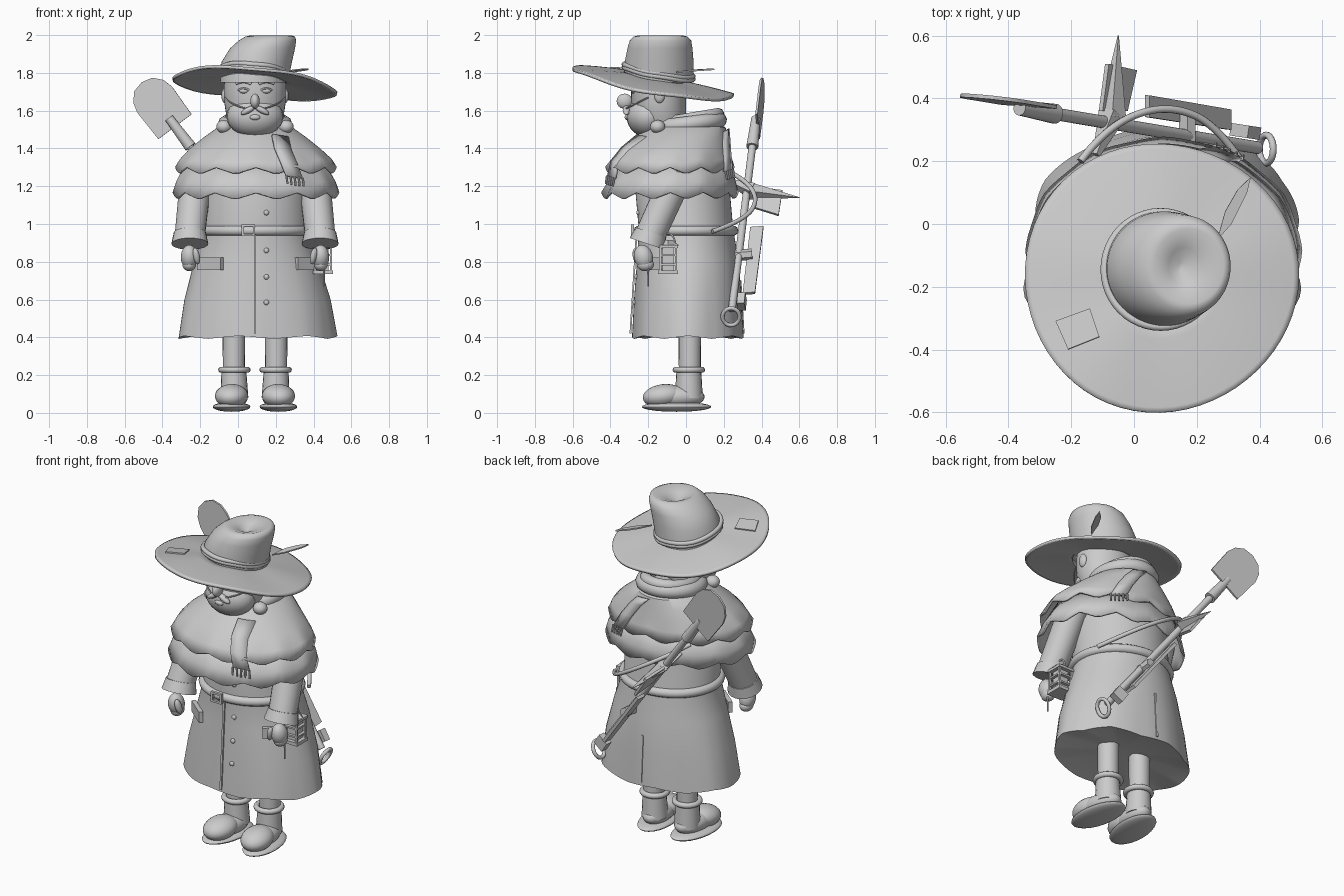
import bpy, bmesh, math
from mathutils import Vector, Matrix, Euler

old = bpy.data.objects.get("Cube")
if old:
    bpy.data.objects.remove(old)
grey = bpy.data.materials.new("warm_clay_grey")
grey.use_nodes = True
grey.diffuse_color = (0.6, 0.6, 0.6, 1)
grey.node_tree.nodes["Principled BSDF"].inputs["Base Color"].default_value = (0.6, 0.6, 0.6, 1)
CX = 0.09  # body centre line


def finish(name, bm, thick=0, angle=35):
    me = bpy.data.meshes.new(name)
    bmesh.ops.recalc_face_normals(bm, faces=bm.faces)
    bm.to_mesh(me)
    bm.free()
    ob = bpy.data.objects.new(name, me)
    bpy.context.collection.objects.link(ob)
    me.materials.append(grey)
    if thick:
        mod = ob.modifiers.new("thickness", "SOLIDIFY")
        mod.thickness, mod.offset = thick, -1
    bpy.ops.object.select_all(action="DESELECT")
    ob.select_set(True)
    bpy.context.view_layer.objects.active = ob
    bpy.ops.object.shade_smooth_by_angle(angle=math.radians(angle))


def place(loc, scale=(1, 1, 1), rot=(0, 0, 0)):
    return Matrix.LocRotScale(Vector(loc), Euler(rot), Vector(scale))


def ball(name, loc, scale, rot=(0, 0, 0)):
    bm = bmesh.new()
    bmesh.ops.create_uvsphere(bm, u_segments=24, v_segments=14, radius=1, matrix=place(loc, scale, rot))
    finish(name, bm)


def box(name, loc, size, rot=(0, 0, 0)):
    bm = bmesh.new()
    bmesh.ops.create_cube(bm, size=1, matrix=place(loc, size, rot))
    finish(name, bm)


def rod(name, a, b, r1, r2, sides=20):
    a, b = Vector(a), Vector(b)
    d = b - a
    m = Matrix.Translation((a + b) / 2) @ d.to_track_quat("Z", "Y").to_matrix().to_4x4()
    bm = bmesh.new()
    bmesh.ops.create_cone(bm, cap_ends=True, segments=sides, radius1=r1, radius2=r2, depth=d.length, matrix=m)
    finish(name, bm)


def tube(name, pts, r, closed=False):
    cu = bpy.data.curves.new(name, "CURVE")
    cu.dimensions, cu.bevel_depth, cu.bevel_resolution = "3D", r, 3
    cu.use_fill_caps = True
    sp = cu.splines.new("POLY" if closed else "NURBS")
    sp.points.add(len(pts) - 1)
    for p, q in zip(sp.points, pts):
        p.co = (*q, 1)
    sp.use_cyclic_u = closed
    if not closed:
        sp.use_endpoint_u, sp.order_u = True, 3
    bpy.context.collection.objects.link(bpy.data.objects.new(name, cu))
    cu.materials.append(grey)


def ellipse(c, rx, ry, n=48, tilt=0):
    return [(c[0] + rx * math.cos(2 * math.pi * i / n), c[1] + ry * math.sin(2 * math.pi * i / n),
             c[2] + tilt * math.sin(2 * math.pi * i / n)) for i in range(n)]


def loft(name, rings, n=84, scallops=0, drop=0, flare=0, cap=False, floor=None, thick=0, angle=35):
    """Stack of ellipses (z, cx, cy, rx, ry); the hem (first ring) may be scalloped."""
    bm = bmesh.new()
    rows = []
    for k, (z, cx, cy, rx, ry) in enumerate(rings):
        fade = max(0, 1 - k / 2)
        row = []
        for i in range(n):
            t = 2 * math.pi * i / n
            tri = abs((scallops * i / n) % 1 - 0.5) * 4 - 1 if scallops else 0
            s = 1 + flare * fade * tri
            row.append(bm.verts.new((cx + rx * s * math.cos(t), cy + ry * s * math.sin(t), z + drop * fade * fade * tri)))
        rows.append(row)
    for a, b in zip(rows, rows[1:]):
        for i in range(n):
            bm.faces.new((a[i], a[(i + 1) % n], b[(i + 1) % n], b[i]))
    if cap:
        bm.faces.new(rows[-1])
    if floor:
        hub = bm.verts.new((rings[0][1], rings[0][2], floor))
        for i in range(n):
            bm.faces.new((rows[0][(i + 1) % n], rows[0][i], hub))
    finish(name, bm, thick, angle)


def plate(name, pts, depth):
    """Flat polygon given in 3D, thickened along its normal."""
    bm = bmesh.new()
    f = bm.faces.new([bm.verts.new(p) for p in pts])
    f.normal_update()
    n = f.normal.copy()
    out = bmesh.ops.extrude_face_region(bm, geom=[f])
    bmesh.ops.translate(bm, verts=[v for v in out["geom"] if isinstance(v, bmesh.types.BMVert)], vec=n * depth)
    finish(name, bm)


def surface_y(rings, x, z, side=-1):
    z = max(z, rings[0][0])
    for a, b in zip(rings, rings[1:]):
        if a[0] <= z <= b[0]:
            f = (z - a[0]) / (b[0] - a[0])
            _, cx, cy, rx, ry = [p + (q - p) * f for p, q in zip(a, b)]
            return cy + side * ry * math.sqrt(max(0, 1 - ((x - cx) / rx) ** 2))


# Coat and shoulder capes
coat = [(0.40, 0.10, 0.01, 0.42, 0.295), (0.6, 0.10, 0.01, 0.387, 0.285), (0.8, 0.097, 0.01, 0.33, 0.27),
        (0.97, 0.095, 0.0, 0.275, 0.25), (1.2, CX, -0.02, 0.28, 0.25), (1.45, CX, 0, 0.2, 0.2)]
loft("coat", coat, scallops=7, drop=0.008, flare=0.015, floor=0.46)
lower = [(1.15, 0.095, -0.085, 0.437, 0.36), (1.22, 0.095, -0.075, 0.42, 0.337), (1.34, CX, -0.06, 0.36, 0.29)]
loft("lower_cape", lower, scallops=12, drop=0.018, flare=0.01, thick=0.012)
upper = [(1.285, 0.095, -0.085, 0.425, 0.34), (1.34, 0.095, -0.075, 0.4, 0.318), (1.40, CX, -0.055, 0.345, 0.285),
         (1.46, CX, -0.025, 0.27, 0.245), (1.51, CX, 0, 0.2, 0.21), (1.54, CX, 0.01, 0.13, 0.15)]
loft("upper_cape", upper, scallops=12, drop=0.018, flare=0.006, thick=0.012, cap=True)
tube("belt", ellipse((0.095, 0, 0.965), 0.277, 0.25), 0.027, True)
for x in (0.025, 0.085):
    box("buckle_side", (x, -0.283, 0.967), (0.012, 0.016, 0.062))
for z in (0.942, 0.992):
    box("buckle_bar", (0.055, -0.283, z), (0.07, 0.016, 0.012))
for z in (1.06, 0.86, 0.72, 0.585):
    ball("button", (0.15, surface_y(coat, 0.15, z), z), (0.014, 0.01, 0.014))
for side, top, name in ((-1, 0.94, "front_placket"), (1, 0.7, "back_vent")):
    ys = [surface_y(coat, CX, z, side) + side * 0.006 for z in (0.42, top)]
    plate(name, [(CX - 0.006, ys[0], 0.42), (CX + 0.006, ys[0], 0.42), (CX + 0.006, ys[1], top), (CX - 0.006, ys[1], top)], 0.009)
for s, x in ((-1, -0.147), (1, 0.37)):
    box("pocket_flap", (x, surface_y(coat, x, 0.79) - 0.008, 0.79), (0.16, 0.025, 0.065), (0, 0, s * 0.7))

# Arms, cuffs and mittens
for s in (-1, 1):
    x = CX + s * 0.345
    rod("sleeve", (CX + s * 0.31, -0.04, 1.27), (x, -0.19, 0.94), 0.085, 0.08)
    rod("cuff", (x, -0.185, 0.955), (x, -0.205, 0.895), 0.085, 0.098)
    ball("hand", (x + s * 0.003, -0.225, 0.825), (0.045, 0.05, 0.065), (0.25, 0, 0))
    ball("thumb", (x - s * 0.035, -0.26, 0.83), (0.018, 0.022, 0.045), (0.2, s * 0.2, 0))
    ball("fingers", (x + s * 0.003, -0.215, 0.785), (0.036, 0.045, 0.035))

# Legs and boots
for s, x in ((-1, -0.022), (1, 0.202)):
    rod("leg", (x, 0.02, 0.2), (x, 0.02, 0.47), 0.058, 0.06)
    rod("boot_shaft", (x - s * 0.003, 0.015, 0.08), (x, 0.015, 0.22), 0.074, 0.066)
    tube("boot_cuff", ellipse((x - s * 0.003, 0.015, 0.228), 0.07, 0.07, 24), 0.016, True)
    ball("boot_toe", (x + s * 0.012, -0.12, 0.09), (0.088, 0.11, 0.062), (0.12, 0, s * 0.12))
    ball("boot_foot", (x + s * 0.005, -0.04, 0.085), (0.078, 0.14, 0.06), (0, 0, s * 0.12))
    ball("boot_sole", (x + s * 0.012, -0.05, 0.032), (0.098, 0.185, 0.026), (0, 0, s * 0.12))

# Head, beard and face
loft("head", [(1.50, CX, -0.12, 0.12, 0.115), (1.56, CX, -0.135, 0.15, 0.135), (1.64, CX, -0.145, 0.162, 0.145),
              (1.72, CX, -0.145, 0.165, 0.145), (1.80, CX, -0.145, 0.16, 0.14)], n=40, cap=True)
ball("beard", (CX, -0.2, 1.57), (0.15, 0.115, 0.112))
ball("nose", (CX, -0.325, 1.65), (0.025, 0.042, 0.04))
ball("mouth", (CX, -0.31, 1.565), (0.028, 0.015, 0.015))
for s in (-1, 1):
    ball("eye", (CX + s * 0.058, -0.277, 1.705), (0.026, 0.015, 0.014))
    tube("eyelid", [(CX + s * 0.03, -0.29, 1.708), (CX + s * 0.058, -0.292, 1.728), (CX + s * 0.09, -0.272, 1.708)], 0.005)
    tube("eyebrow", [(CX + s * 0.02, -0.29, 1.742), (CX + s * 0.055, -0.283, 1.765), (CX + s * 0.1, -0.262, 1.745)], 0.009)
    ball("moustache", (CX + s * 0.035, -0.315, 1.603), (0.045, 0.02, 0.016), (0, s * 0.5, 0))
    tube("chin_cord", [(CX + s * 0.16, -0.2, 1.67), (CX + s * 0.13, -0.28, 1.63), (CX + s * 0.04, -0.32, 1.61)], 0.004)
    ball("ear", (CX + s * 0.16, -0.14, 1.68), (0.018, 0.028, 0.04))
    ball("scarf_knot", (CX + s * 0.165, -0.15, 1.515), (0.04, 0.04, 0.035))

# Scarf: neck wraps and two fringed tails
tube("scarf_wrap", ellipse((CX, 0.01, 1.53), 0.155, 0.165, 40, 0.02), 0.042, True)
tube("scarf_wrap_top", ellipse((CX, 0.02, 1.558), 0.13, 0.15, 40, 0.025), 0.032, True)


def tail(name, path, side):
    bm = bmesh.new()
    rows = []
    for x, z in path:
        rows.append([bm.verts.new((x + w, surface_y(upper, x + w, z, side) + side * 0.018, z - w * 0.15))
                     for w in (-0.043, 0, 0.043)])
    for a, b in zip(rows, rows[1:]):
        for i in range(2):
            bm.faces.new((a[i], a[i + 1], b[i + 1], b[i]))
    ends = [v.co.copy() for v in rows[-1]]
    finish(name, bm, 0.014)
    for i in range(5):
        p = ends[0].lerp(ends[2], i / 4)
        rod("fringe", p, p + Vector((0.005, side * 0.008, -0.045)), 0.007, 0.005, 8)


tail("scarf_front_tail", [(0.225, 1.47), (0.24, 1.4), (0.27, 1.33), (0.3, 1.25)], -1)
tail("scarf_back_tail", [(0.14, 1.5), (0.19, 1.45), (0.25, 1.37), (0.3, 1.285)], 1)

# Hat: drooping brim, leaning dented crown, band, feather, patch
HX, HY = 0.085, -0.17


def brim_z(x, y):
    dx, dy = x - HX, y - HY
    return 1.785 - 0.175 * dy - 0.085 * dx - 0.25 * dx * dx - 0.15 * dy * dy + 0.012 * math.sin(5 * math.atan2(dy, dx)) * math.hypot(dx, dy)


bm = bmesh.new()
rows = []
for r in (0.12, 0.2, 0.28, 0.36, 0.42, 0.437):
    rows.append([])
    for i in range(64):
        t = 2 * math.pi * i / 64
        rr = r * (1 + 0.012 * math.sin(3 * t + 1))
        x, y = HX + rr * math.cos(t), HY + 0.98 * rr * math.sin(t)
        rows[-1].append(bm.verts.new((x, y, brim_z(x, y))))
for a, b in zip(rows, rows[1:]):
    for i in range(64):
        bm.faces.new((a[i], b[i], b[(i + 1) % 64], a[(i + 1) % 64]))
finish("hat_brim", bm, 0.016)
loft("hat_crown", [(1.75, HX, -0.145, 0.18, 0.185), (1.86, 0.1, -0.142, 0.186, 0.182), (1.93, 0.13, -0.138, 0.172, 0.172),
                   (1.97, 0.155, -0.135, 0.153, 0.163), (1.992, 0.17, -0.135, 0.132, 0.142), (1.998, 0.175, -0.135, 0.11, 0.12),
                   (1.975, 0.16, -0.135, 0.05, 0.06), (1.95, 0.15, -0.135, 0.008, 0.012)], cap=True, angle=60)
for h in (0.022, 0.038):
    tube("hat_band", [(x, y, brim_z(x, y) + h) for x, y, _ in ellipse((HX, -0.145, 0), 0.179, 0.183)], 0.013, True)
plate("feather", [(0.265, -0.05, 1.8), (0.31, 0.0, 1.805), (0.36, 0.1, 1.812), (0.372, 0.15, 1.815),
                  (0.33, 0.11, 1.814), (0.29, 0.04, 1.81)], 0.008)
corners = [(-0.25, -0.31), (-0.21, -0.4), (-0.11, -0.36), (-0.14, -0.27)]
plate("brim_patch", [(x, y, brim_z(x, y) + 0.002) for x, y in corners], 0.007)

# Lantern at the left hip
LX, LY = 0.45, -0.095
for z, w, h in ((0.745, 0.105, 0.02), (0.88, 0.105, 0.016), (0.815, 0.06, 0.13)):
    box("lantern_body", (LX, LY, z), (w, w, h))
for z in (0.785, 0.835):
    box("lantern_rail", (LX, LY, z), (0.094, 0.094, 0.01))
for sx in (-1, 1):
    for sy in (-1, 1):
        box("lantern_post", (LX + sx * 0.042, LY + sy * 0.042, 0.815), (0.012, 0.012, 0.14))
rod("lantern_roof", (LX, LY, 0.885), (LX, LY, 0.915), 0.06, 0.025, 4)
tube("lantern_handle", [(LX, LY - 0.04, 0.89), (LX, LY - 0.03, 0.95), (LX, LY + 0.03, 0.95), (LX, LY + 0.04, 0.89)], 0.005)
rod("hanging_cord", (0.455, -0.2, 0.78), (0.455, -0.2, 0.67), 0.006, 0.004, 8)

# Shovel carried across the back
top, low = Vector((-0.335, 0.365, 1.52)), Vector((0.395, 0.243, 0.545))
axis = (top - low).normalized()
rod("shovel_handle", low, top, 0.02, 0.02)
rod("shovel_socket", top - axis * 0.14, top + axis * 0.05, 0.032, 0.024)
tube("shovel_ring", [low - axis * 0.045 + Vector((0.022 * math.cos(t), 0.045 * math.sin(t), 0.045 * math.cos(t)))
                     for t in [i * math.pi / 12 for i in range(24)]], 0.011, True)
across = Vector((0.8, -0.06, 0.6)).normalized()
outline = [(-0.11, 0), (0.11, 0), (0.115, 0.18), (0.1, 0.235), (0.06, 0.28), (0, 0.295), (-0.06, 0.28), (-0.1, 0.235), (-0.115, 0.18)]
base = Vector((-0.333, 0.385, 1.515))
blade_up = Vector((-0.6, 0.1, 0.8)).normalized()
plate("shovel_blade", [base + across * u + blade_up * v for u, v in outline], 0.012)

# Pick head, saw plate and carrying strap
rod("pick_spike", (-0.07, 0.34, 1.175), (-0.05, 0.6, 1.14), 0.045, 0.002, 4)
rod("pick_rear", (-0.07, 0.35, 1.175), (-0.12, 0.22, 1.23), 0.045, 0.012, 4)
plate("pick_blade", [(-0.1, 0.36, 1.2), (-0.08, 0.51, 1.18), (0.01, 0.49, 1.05), (-0.02, 0.36, 1.09)], 0.015)
plate("saw_plate", [(0.05, 0.34, 0.985), (0.05, 0.41, 0.99), (0.31, 0.365, 0.64), (0.31, 0.3, 0.635)], 0.018)
rod("tool_bracket", (0.17, 0.23, 0.83), (0.17, 0.35, 0.84), 0.03, 0.03, 6)
box("tool_block", (0.355, 0.295, 0.59), (0.07, 0.04, 0.07), (0, -0.6, -0.15))
tube("tool_strap", [(-0.17, 0.2, 1.29), (-0.09, 0.31, 1.24), (0.1, 0.385, 1.13), (0.28, 0.31, 1.02), (0.38, 0.14, 0.96)], 0.012)
